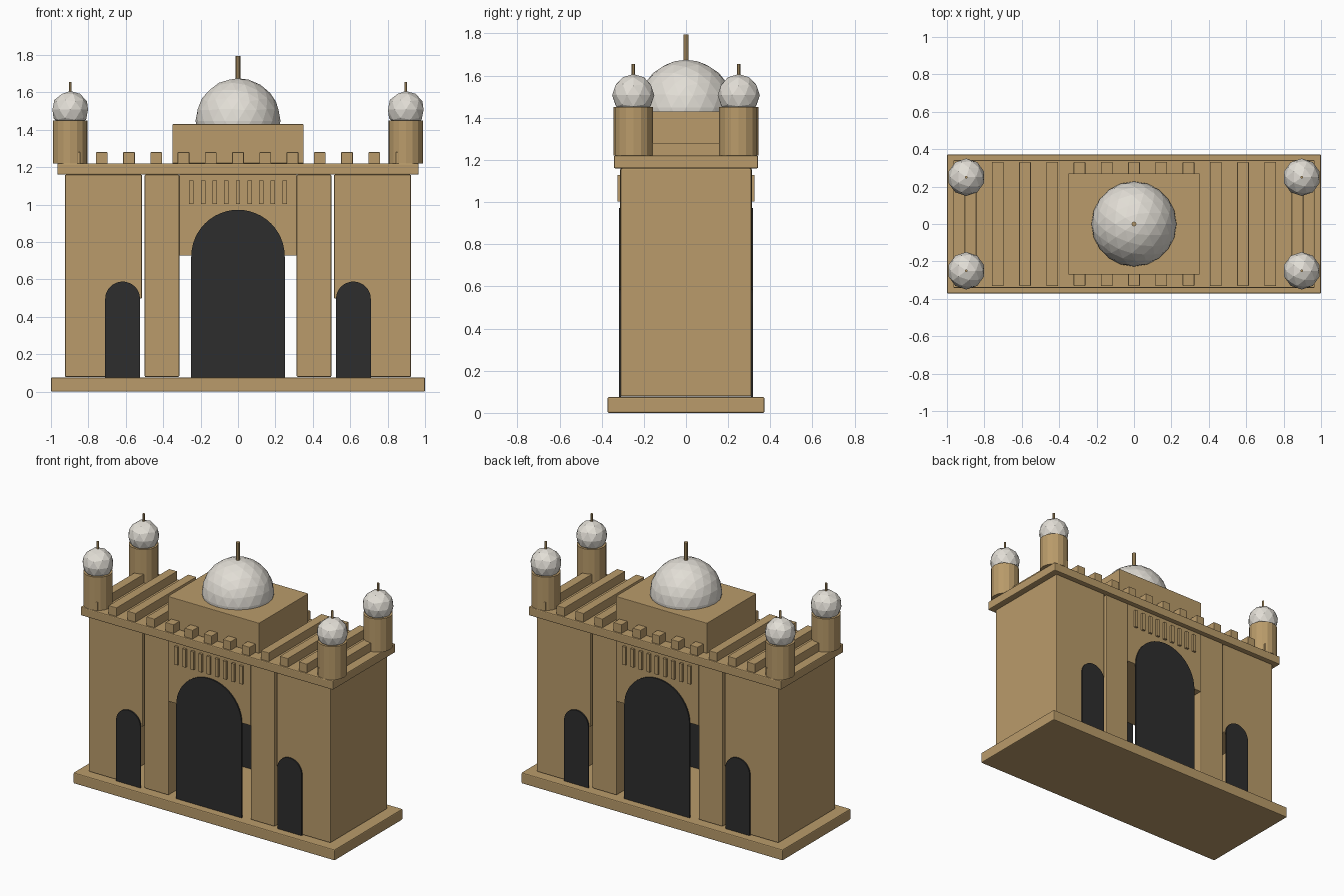
import bpy, bmesh, math

if "Cube" in bpy.data.objects:
    bpy.data.objects.remove(bpy.data.objects["Cube"])


def material(name, rgb):
    m = bpy.data.materials.new(name)
    m.diffuse_color = (*rgb, 1)
    m.use_nodes = True
    m.node_tree.nodes["Principled BSDF"].inputs["Base Color"].default_value = m.diffuse_color
    return m


SAND = material("sandstone", (0.49, 0.33, 0.145))
PALE = material("pale_stone", (0.76, 0.73, 0.67))
DARK = material("dark_opening", (0.027, 0.027, 0.027))


def finish(name, bm, mat, bevel=0):
    bmesh.ops.recalc_face_normals(bm, faces=bm.faces[:])
    me = bpy.data.meshes.new(name)
    bm.to_mesh(me)
    bm.free()
    me.materials.append(mat)
    ob = bpy.data.objects.new(name, me)
    bpy.context.collection.objects.link(ob)
    if bevel:
        mod = ob.modifiers.new("soft_edges", 'BEVEL')
        mod.width, mod.segments = bevel, 2
    return ob


def extrude_profile(name, pts, y0, y1, mat, bevel=0):
    """Extrude an (x, z) outline along y."""
    bm = bmesh.new()
    face = bm.faces.new([bm.verts.new((x, y0, z)) for x, z in pts])
    new = bmesh.ops.extrude_face_region(bm, geom=[face])["geom"]
    verts = [v for v in new if isinstance(v, bmesh.types.BMVert)]
    bmesh.ops.translate(bm, verts=verts, vec=(0, y1 - y0, 0))
    return finish(name, bm, mat, bevel)


def box(name, x0, x1, y0, y1, z0, z1, bevel=0.006):
    return extrude_profile(name, [(x0, z0), (x1, z0), (x1, z1), (x0, z1)],
                           y0, y1, SAND, bevel)


def column(name, x, y, r, z0, z1, sides):
    bm = bmesh.new()
    bmesh.ops.create_cone(bm, cap_ends=True, segments=sides, radius1=r,
                          radius2=r, depth=z1 - z0)
    bmesh.ops.translate(bm, verts=bm.verts[:], vec=(x, y, (z0 + z1) / 2))
    return finish(name, bm, SAND)


def ball(name, x, y, z, r, detail, floor=None):
    bm = bmesh.new()
    bmesh.ops.create_icosphere(bm, subdivisions=detail, radius=r)
    bmesh.ops.translate(bm, verts=bm.verts[:], vec=(x, y, z))
    if floor is not None:
        bmesh.ops.bisect_plane(bm, geom=bm.verts[:] + bm.edges[:] + bm.faces[:],
                               plane_co=(0, 0, floor), plane_no=(0, 0, 1),
                               clear_inner=True)
        bmesh.ops.holes_fill(bm, edges=[e for e in bm.edges if e.is_boundary])
    return finish(name, bm, PALE)


def arch_panel(name, cx, half, spring, side):
    """Thin dark arch on the front (-1) or back (1) face."""
    pts = [(cx - half, 0.075), (cx + half, 0.075)]
    pts += [(cx + half * math.cos(math.pi * i / 24),
             spring + half * math.sin(math.pi * i / 24)) for i in range(25)]
    extrude_profile(name, pts, side * 0.3095, side * 0.319, DARK)


# Plinth, cornice and upper block
box("plinth", -1, 1, -0.372, 0.372, 0, 0.075)
box("cornice", -0.966, 0.966, -0.342, 0.342, 1.16, 1.22)
box("dome_block", -0.35, 0.35, -0.27, 0.27, 1.22, 1.43, 0.003)

# Walls: a wing with an open doorway and a pier on each side, lintel between
for s, label in ((-1, "left"), (1, "right")):
    wing = [(0.925, 0.078), (0.925, 1.16), (0.513, 1.16), (0.513, 0.497),
            (0.70, 0.497), (0.70, 0.078)]
    extrude_profile(label + "_wing", [(s * x, z) for x, z in wing],
                    -0.31, 0.31, SAND, 0.006)
    a, b = sorted((s * 0.314, s * 0.499))
    box(label + "_pier", a, b, -0.312, 0.312, 0.078, 1.16)
box("gate_lintel", -0.314, 0.314, -0.31, 0.31, 0.727, 1.16, 0.002)

# Dark arches and the row of thin slats, front and back
for side, label in ((-1, "front"), (1, "back")):
    arch_panel(label + "_gate_arch", 0, 0.25, 0.722, side)
    for x in (-0.617, 0.617):
        arch_panel(label + "_side_arch", x, 0.093, 0.495, side)
    for i in range(9):
        x = (i - 4) * 0.0622
        y0, y1 = sorted((side * 0.309, side * 0.325))
        box(label + "_slat", x - 0.012, x + 0.012, y0, y1, 1.003, 1.128, 0)

# Roof ribs whose ends read as battlements
for i in range(13):
    x = (i - 6) * 0.1457
    box("roof_rib", x - 0.031, x + 0.031, -0.332, 0.332, 1.218, 1.28, 0.003)

# Corner turrets
for x in (-0.897, 0.897):
    for y in (-0.25, 0.25):
        column("turret", x, y, 0.093, 1.22, 1.45, 16)
        ball("turret_cap", x, y, 1.507, 0.1, 2)
        column("turret_finial", x, y, 0.008, 1.58, 1.656, 6)

# Central dome
ball("dome", 0, 0, 1.448, 0.227, 3, floor=1.43)
column("dome_finial", 0, 0, 0.013, 1.65, 1.795, 8)
